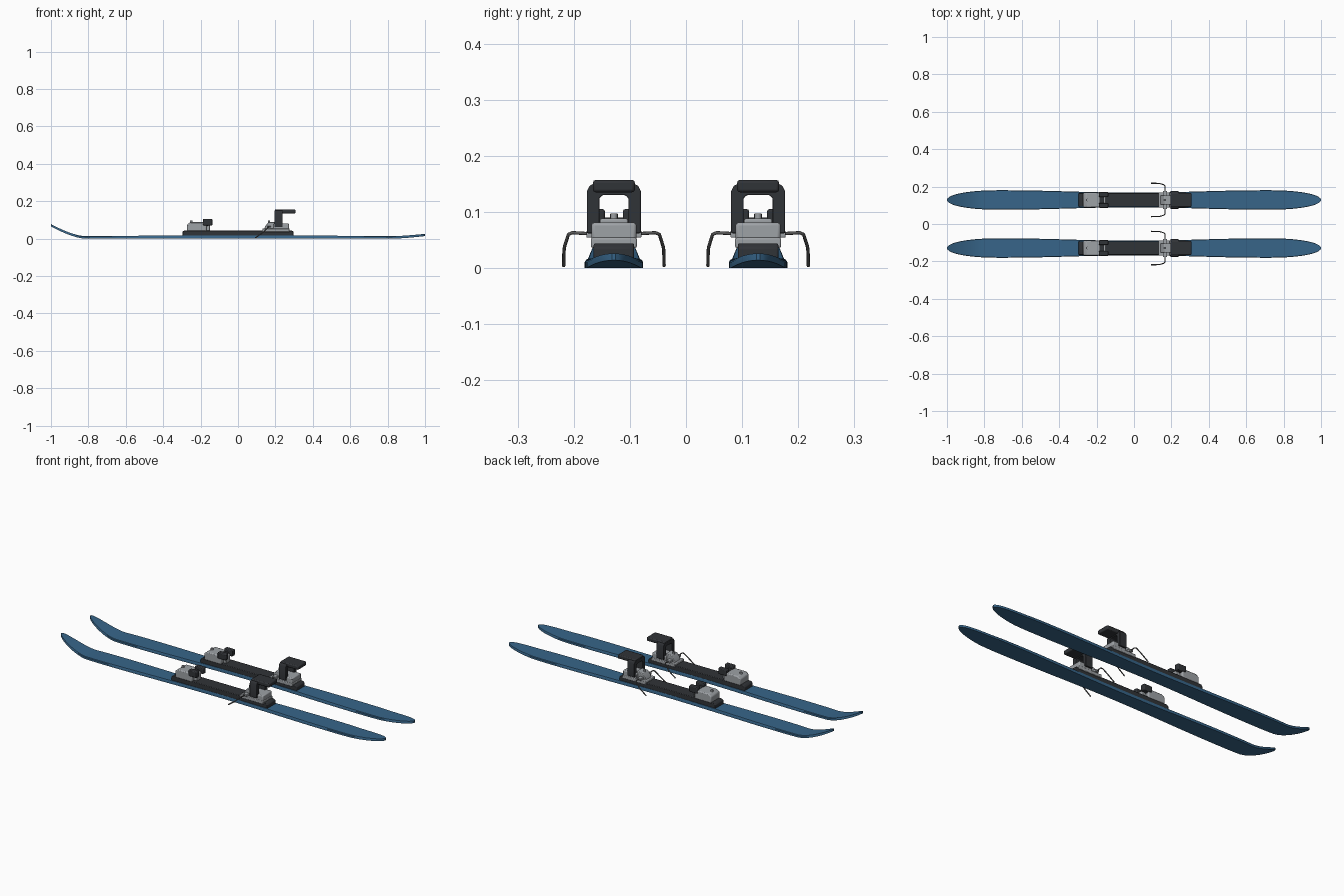
import bpy, bmesh, math

if "Cube" in bpy.data.objects:
    bpy.data.objects.remove(bpy.data.objects["Cube"])

OFFSET = 0.1285  # distance of each ski from the centre line
parts = []


def material(name, rgb):
    m = bpy.data.materials.new(name)
    m.diffuse_color = (*rgb, 1)
    m.use_nodes = True
    m.node_tree.nodes["Principled BSDF"].inputs["Base Color"].default_value = m.diffuse_color
    return m


BLUE = material("ski_blue", (0.038, 0.13, 0.25))
DARK = material("dark_plastic", (0.03, 0.033, 0.038))
METAL = material("light_metal", (0.34, 0.36, 0.38))
STEEL = material("brake_steel", (0.10, 0.10, 0.10))


def finish(name, bm, mat, bevel=0.0, smooth=True):
    bmesh.ops.recalc_face_normals(bm, faces=bm.faces)
    me = bpy.data.meshes.new(name)
    bm.to_mesh(me)
    bm.free()
    ob = bpy.data.objects.new(name, me)
    bpy.context.collection.objects.link(ob)
    me.materials.append(mat)
    if bevel:
        b = ob.modifiers.new("bevel", 'BEVEL')
        b.width, b.segments, b.limit_method = bevel, 2, 'ANGLE'
    if smooth:
        bpy.ops.object.select_all(action='DESELECT')
        ob.select_set(True)
        bpy.context.view_layer.objects.active = ob
        bpy.ops.object.shade_smooth_by_angle(angle=math.radians(35))
    ob.location.y = OFFSET
    parts.append(ob)
    return ob


def prism(name, pts, a, b, mat, axis='y', bevel=0.003):
    """Extrude a closed profile: (x, z) along y, or (y, z) along x."""
    bm = bmesh.new()
    put = (lambda p, d: (p[0], d, p[1])) if axis == 'y' else (lambda p, d: (d, p[0], p[1]))
    lo = [bm.verts.new(put(p, a)) for p in pts]
    hi = [bm.verts.new(put(p, b)) for p in pts]
    bm.faces.new(lo)
    bm.faces.new(hi)
    for i in range(len(pts)):
        j = (i + 1) % len(pts)
        bm.faces.new((lo[i], lo[j], hi[j], hi[i]))
    return finish(name, bm, mat, bevel)


def box(name, x, y, z, mat, bevel=0.003):
    return prism(name, [(x[0], z[0]), (x[1], z[0]), (x[1], z[1]), (x[0], z[1])],
                 y[0], y[1], mat, bevel=bevel)


def screw(name, x, z0, z1, r):
    bm = bmesh.new()
    bmesh.ops.create_cone(bm, cap_ends=True, segments=16, radius1=r, radius2=r, depth=z1 - z0)
    bmesh.ops.translate(bm, verts=bm.verts, vec=(x, 0, (z0 + z1) / 2))
    return finish(name, bm, METAL)


# ski: sidecut outline, upturned tip at -x, slight tail rise at +x
bm = bmesh.new()
N = 72
rings = []
for i in range(N + 1):
    x = -math.cos(math.pi * i / N)
    a = abs(x)
    w = 0.039 + 0.013 * math.sin(min(a / 0.7, 1) * math.pi / 2) ** 2
    if a > 0.72:
        w *= math.sqrt(max(0.004, 1 - ((a - 0.72) / 0.28) ** 2.2))
    t = max(0, (a - 0.82) / 0.18)
    z = (0.066 if x < 0 else 0.014) * t ** 1.5
    h = 0.018 - 0.006 * a ** 1.5
    rings.append([bm.verts.new((x, y, z + dz)) for y, dz in (
        (-w, 0), (w, 0), (w, h * 0.75), (w * 0.95, h), (-w * 0.95, h), (-w, h * 0.75))])
for r, s in zip(rings, rings[1:]):
    for k in range(6):
        m = (k + 1) % 6
        bm.faces.new((r[k], r[m], s[m], s[k]))
bm.faces.new(rings[0])
bm.faces.new(rings[-1])
finish("ski", bm, BLUE)

# mounting plate with chamfered ends
prism("mounting_plate", [(-0.297, 0.014), (0.297, 0.014), (0.297, 0.036), (0.288, 0.044),
                         (-0.288, 0.044), (-0.297, 0.036)], -0.036, 0.036, DARK)

# toe piece: body, neck, jaw bar and two lugs
prism("toe_body", [(-0.272, 0.04), (-0.168, 0.04), (-0.168, 0.088), (-0.255, 0.088),
                   (-0.272, 0.076)], -0.039, 0.039, METAL, bevel=0.005)
screw("toe_screw", -0.25, 0.08, 0.096, 0.007)
box("toe_neck", (-0.185, -0.15), (-0.018, 0.018), (0.042, 0.084), METAL)
box("toe_jaw", (-0.186, -0.16), (-0.03, 0.03), (0.068, 0.09), DARK)
for s, side in ((1, "left"), (-1, "right")):
    box("toe_lug_" + side, (-0.188, -0.137), sorted((s * 0.016, s * 0.042)), (0.071, 0.105),
        DARK, 0.004)

# heel piece: base, sloped front block and rear housing
box("heel_base", (0.13, 0.275), (-0.041, 0.041), (0.036, 0.054), METAL)
prism("heel_front", [(0.14, 0.05), (0.2, 0.05), (0.2, 0.088), (0.162, 0.088), (0.145, 0.066)],
      -0.025, 0.025, METAL)
box("heel_housing", (0.19, 0.272), (-0.04, 0.04), (0.045, 0.081), METAL, 0.005)
screw("heel_screw", 0.166, 0.08, 0.097, 0.006)

# heel lever: upright frame with a window, plus rear pad
prism("heel_lever", [(-0.048, 0.062), (-0.048, 0.137), (-0.043, 0.147), (-0.034, 0.151),
                     (0.034, 0.151), (0.043, 0.147), (0.048, 0.137), (0.048, 0.062),
                     (0.026, 0.062), (0.026, 0.124), (0.020, 0.130), (-0.020, 0.130),
                     (-0.026, 0.124), (-0.026, 0.062)], 0.195, 0.239, DARK, 'x', 0.002)
box("lever_pad", (0.197, 0.307), (-0.0375, 0.0375), (0.135, 0.157), DARK, 0.005)

# brake: pivot bar and two bent arms
box("brake_pivot", (0.155, 0.177), (-0.049, 0.049), (0.054, 0.067), METAL, 0.002)
for s, side in ((1, "left"), (-1, "right")):
    cu = bpy.data.curves.new("brake_arm", 'CURVE')
    cu.dimensions = '3D'
    cu.bevel_depth, cu.bevel_resolution, cu.use_fill_caps = 0.003, 2, True
    path = [(0.166, 0.04, 0.061), (0.166, 0.074, 0.063), (0.160, 0.081, 0.060),
            (0.138, 0.088, 0.038), (0.128, 0.089, 0.030), (0.092, 0.0895, 0.004)]
    sp = cu.splines.new('POLY')
    sp.points.add(len(path) - 1)
    for p, (x, y, z) in zip(sp.points, path):
        p.co = (x, s * y, z, 1)
    cu.materials.append(STEEL)
    ob = bpy.data.objects.new("brake_arm_" + side, cu)
    bpy.context.collection.objects.link(ob)
    ob.location.y = OFFSET
    parts.append(ob)

# second ski of the pair
for ob in parts:
    twin = ob.copy()
    twin.name = "second_" + ob.name
    twin.location.y = -OFFSET
    bpy.context.collection.objects.link(twin)
